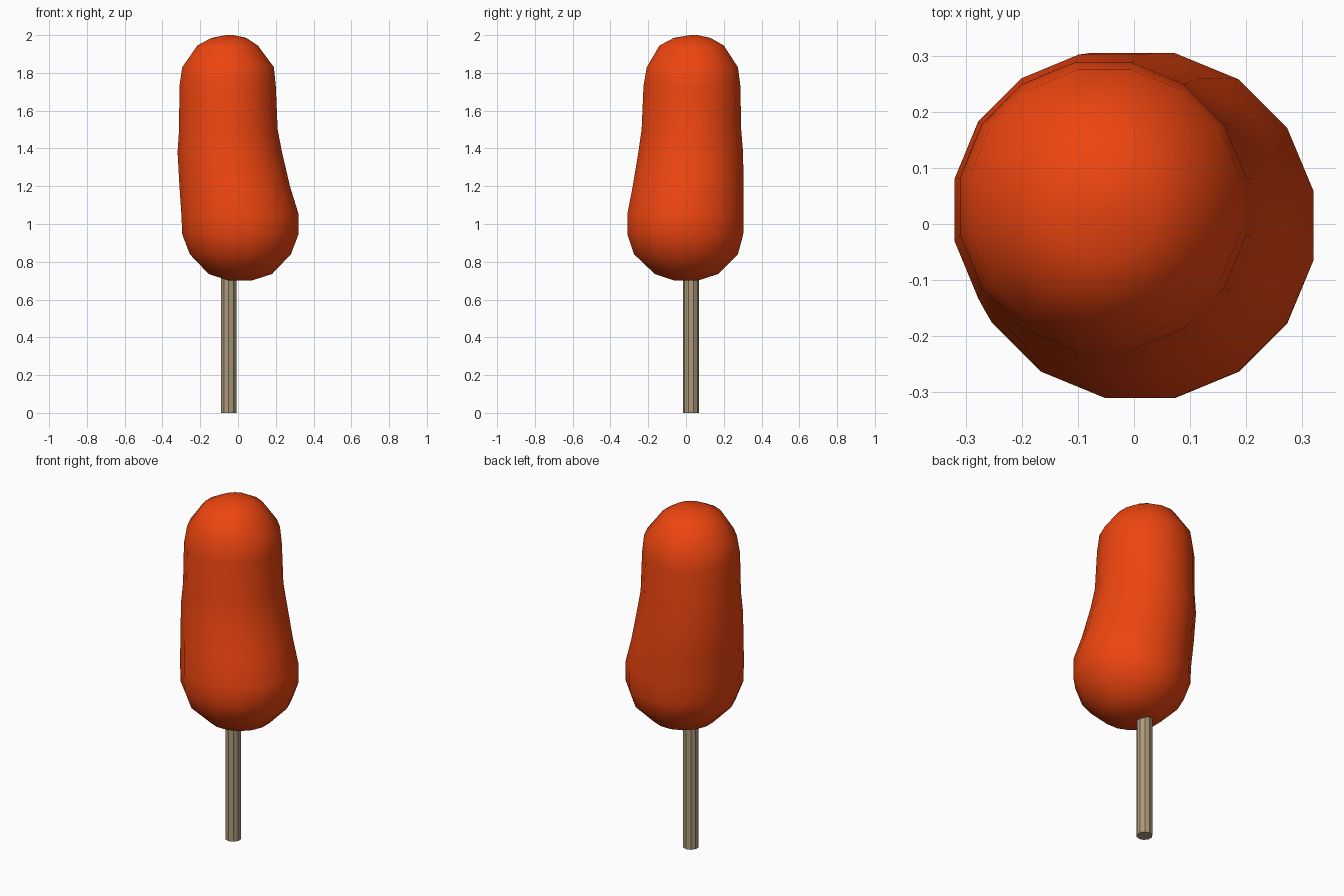
import bpy, bmesh
from math import cos, sin, pi

if "Cube" in bpy.data.objects:
    bpy.data.objects.remove(bpy.data.objects["Cube"])


def material(name, colour):
    mat = bpy.data.materials.new(name)
    mat.diffuse_color = (*colour, 1)
    mat.use_nodes = True
    mat.node_tree.nodes["Principled BSDF"].inputs["Base Color"].default_value = mat.diffuse_color
    return mat


def loft(name, rings, sides, mat, smooth):
    """Skin a stack of (z, xmin, xmax, ymin, ymax) elliptical rings."""
    bm = bmesh.new()
    fit = cos(pi / sides)
    loops = []
    for z, x0, x1, y0, y1 in rings:
        loop = []
        for i in range(sides):
            a = 2 * pi * (i + 0.5) / sides
            loop.append(bm.verts.new(((x0 + x1) / 2 + (x1 - x0) / 2 * cos(a) / fit,
                                      (y0 + y1) / 2 + (y1 - y0) / 2 * sin(a) / fit, z)))
        loops.append(loop)
    for low, high in zip(loops, loops[1:]):
        for i in range(sides):
            j = (i + 1) % sides
            bm.faces.new((low[i], low[j], high[j], high[i]))
    bm.faces.new(loops[0][::-1])
    bm.faces.new(loops[-1])
    for f in bm.faces:
        f.smooth = smooth
    mesh = bpy.data.meshes.new(name)
    bm.to_mesh(mesh)
    bm.free()
    mesh.materials.append(mat)
    obj = bpy.data.objects.new(name, mesh)
    bpy.context.collection.objects.link(obj)
    return obj


# Lumpy coating: wide rounded bottom leaning up to a narrower rounded top
body_rings = [
    (0.70, -0.045, 0.07, -0.06, 0.06),
    (0.735, -0.155, 0.18, -0.165, 0.17),
    (0.84, -0.255, 0.28, -0.275, 0.275),
    (0.945, -0.295, 0.32, -0.31, 0.303),
    (1.055, -0.30, 0.32, -0.31, 0.305),
    (1.20, -0.31, 0.275, -0.282, 0.305),
    (1.38, -0.32, 0.233, -0.252, 0.302),
    (1.50, -0.312, 0.21, -0.235, 0.292),
    (1.73, -0.31, 0.20, -0.225, 0.288),
    (1.83, -0.295, 0.19, -0.208, 0.275),
    (1.945, -0.215, 0.105, -0.14, 0.20),
    (1.985, -0.14, 0.045, -0.065, 0.13),
    (2.00, -0.065, -0.025, 0.02, 0.06),
]
loft("coating", body_rings, 16, material("orange", (0.85, 0.06, 0.005)), True)

# Wooden stick, sunk into the coating
stick_rings = [(z, -0.091, -0.009, -0.014, 0.068) for z in (0.0, 0.85)]
loft("stick", stick_rings, 10, material("wood", (0.42, 0.32, 0.2)), False)
